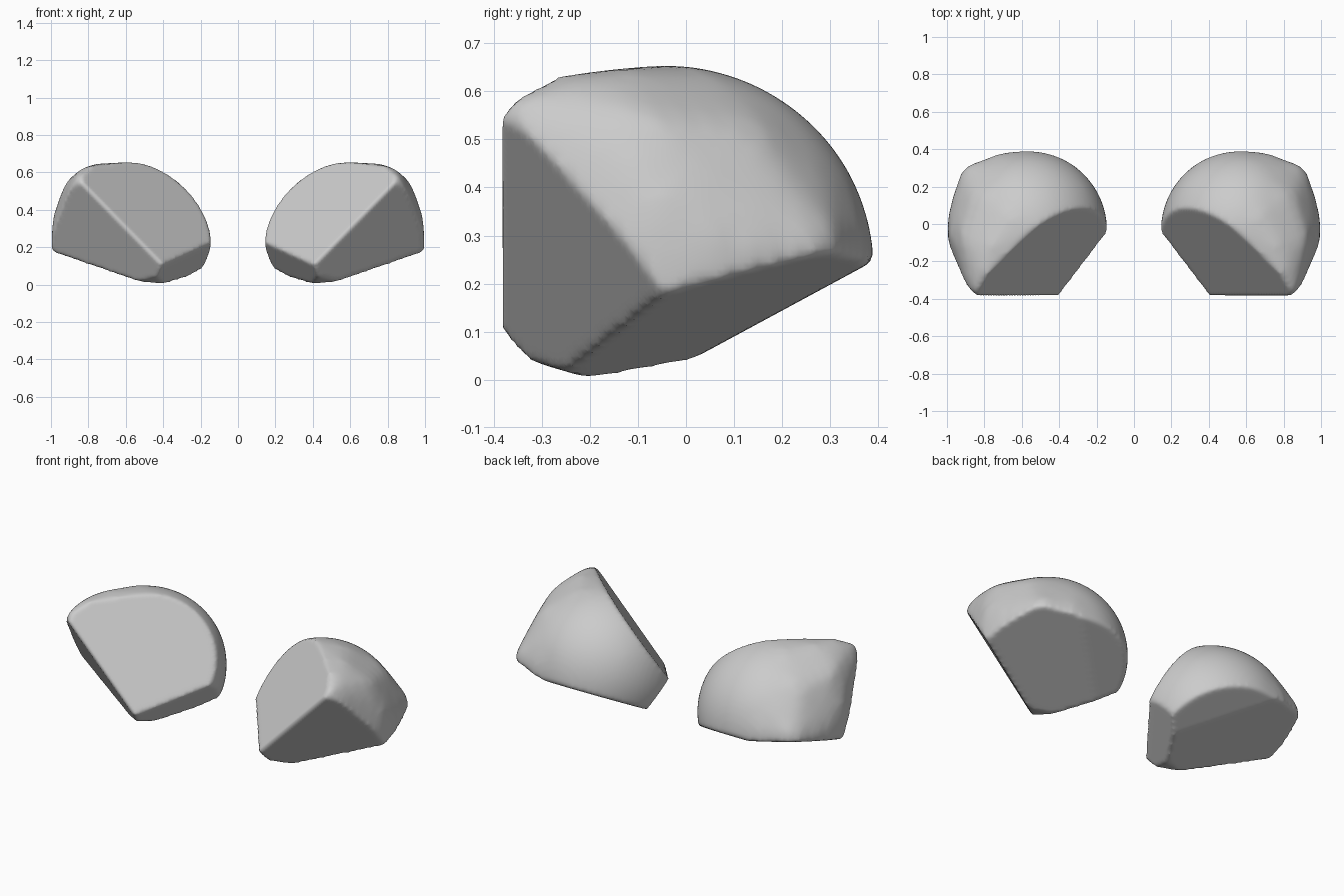
import bpy, bmesh
from mathutils import Vector

if "Cube" in bpy.data.objects:
    bpy.data.objects.remove(bpy.data.objects["Cube"])


def cut(bm, point, normal):
    # Slice away everything on the normal side of a plane and cap the hole
    geom = bm.verts[:] + bm.edges[:] + bm.faces[:]
    res = bmesh.ops.bisect_plane(bm, geom=geom, plane_co=point, plane_no=normal,
                                 clear_outer=True)
    edges = [e for e in res["geom_cut"] if isinstance(e, bmesh.types.BMEdge)]
    bmesh.ops.contextual_create(bm, geom=edges)


def build_stone(name, side):
    bm = bmesh.new()
    # Domed body, with extra points pulling out the front upper and back outer corners
    bmesh.ops.create_icosphere(bm, subdivisions=5, radius=0.43)
    bmesh.ops.translate(bm, vec=(0.57, -0.035, 0.225), verts=bm.verts)
    for p in [(0.87, -0.40, 0.575), (0.83, -0.30, 0.63), (0.80, -0.15, 0.645),
              (0.90, -0.28, 0.52), (0.925, -0.08, 0.55), (0.98, -0.07, 0.42),
              (0.97, -0.14, 0.35), (0.915, 0.31, 0.28), (0.7, 0.0, 0.648),
              (0.985, 0.1, 0.28), (0.86, 0.14, 0.52), (0.78, 0.365, 0.28)]:
        bm.verts.new(p)
    res = bmesh.ops.convex_hull(bm, input=bm.verts[:])
    junk = [g for g in res["geom_interior"] if isinstance(g, bmesh.types.BMVert)]
    bmesh.ops.delete(bm, geom=junk, context="VERTS")
    # Blend the pulled corners into the dome
    for _ in range(3):
        long_edges = [e for e in bm.edges if e.calc_length() > 0.05]
        bmesh.ops.subdivide_edges(bm, edges=long_edges, cuts=1)
        bmesh.ops.triangulate(bm, faces=bm.faces[:])
    for _ in range(6):
        bmesh.ops.smooth_vert(bm, verts=bm.verts[:], factor=0.5,
                              use_axis_x=True, use_axis_y=True, use_axis_z=True)

    # Flat faces: inner front, outer front, underside, back underside,
    # inner lower chamfer, front toe, foot
    for point, normal in [((0.86, -0.39, 0.57), (-0.57, -0.63, 0.56)),
                          ((0.86, -0.39, 0.57), (0.48, -0.73, -0.47)),
                          ((0.45, -0.2, 0.013), (0.21, 0.31, -1)),
                          ((0.5, 0.0, 0.036), (0, 0.475, -0.88)),
                          ((0.405, -0.207, -0.002), (-0.73, -0.35, -0.59)),
                          ((0.45, -0.3, 0.032), (0, -0.28, -0.96)),
                          ((0.5, -0.2, -0.002), (0, 0, -1))]:
        cut(bm, Vector(point), Vector(normal).normalized())

    if side < 0:
        bmesh.ops.scale(bm, vec=(-1, 1, 1), verts=bm.verts)
    bmesh.ops.triangulate(bm, faces=bm.faces[:])
    bmesh.ops.recalc_face_normals(bm, faces=bm.faces[:])
    mesh = bpy.data.meshes.new(name)
    bm.to_mesh(mesh)
    bm.free()
    obj = bpy.data.objects.new(name, mesh)
    bpy.context.collection.objects.link(obj)

    # Softly worn edges
    remesh = obj.modifiers.new("even_surface", "REMESH")
    remesh.mode = "VOXEL"
    remesh.voxel_size = 0.014
    remesh.use_smooth_shade = True
    smooth = obj.modifiers.new("worn_edges", "SMOOTH")
    smooth.factor = 0.5
    smooth.iterations = 4


build_stone("right_stone", 1)
build_stone("left_stone", -1)
